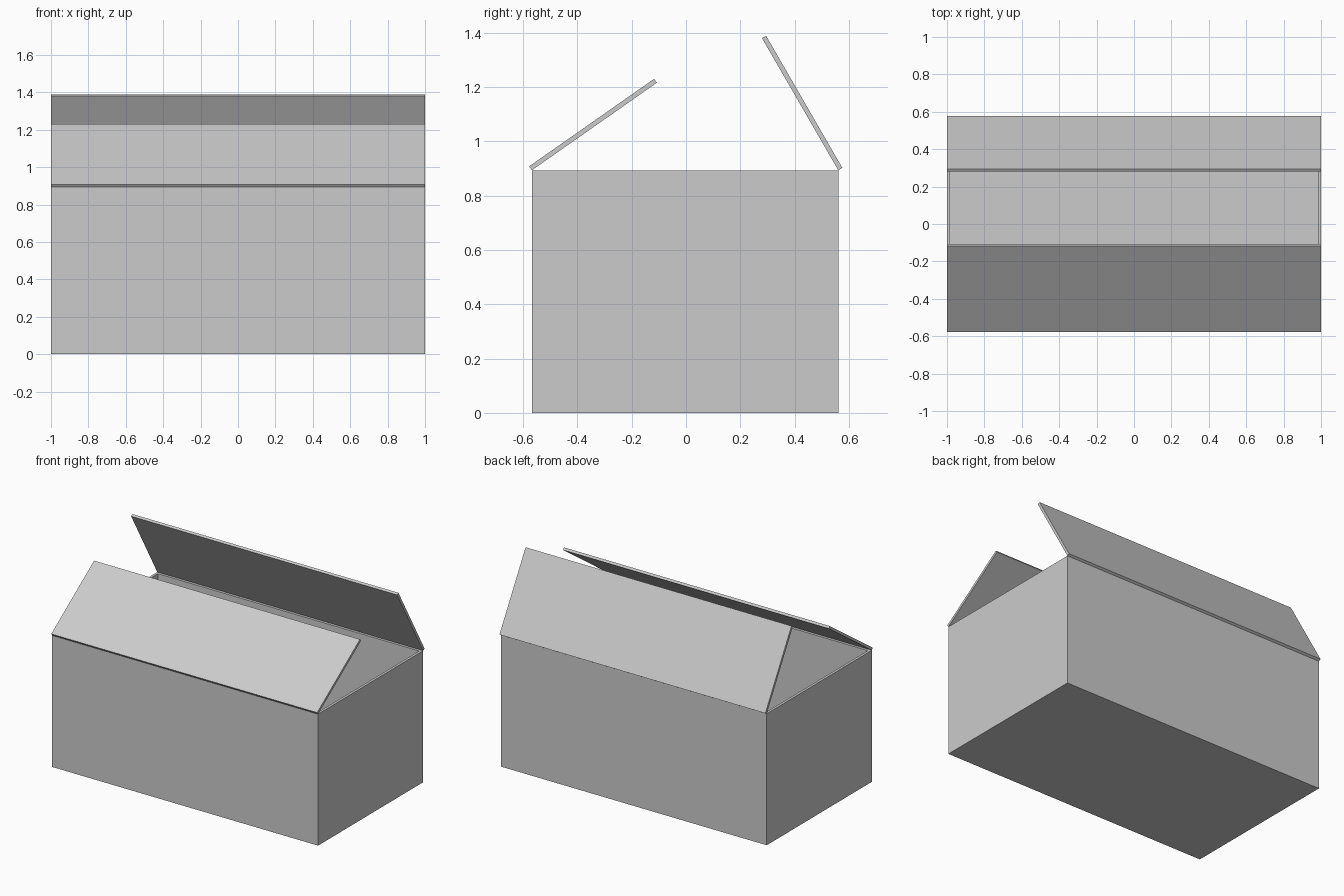
import bpy
import bmesh
from math import radians
from mathutils import Matrix, Vector

default = bpy.data.objects.get("Cube")
if default:
    bpy.data.objects.remove(default, do_unlink=True)

WALL = 0.0175
HEIGHT = 0.894
FRONT, BACK = -0.568, 0.561
FLAP = 0.562

# Single plain grey card colour
card = bpy.data.materials.new("grey_card")
card.use_nodes = True
grey = (0.6, 0.6, 0.6, 1.0)
card.diffuse_color = grey
card.node_tree.nodes["Principled BSDF"].inputs["Base Color"].default_value = grey


def block(bm, low, high):
    """Add an axis-aligned box spanning two corners."""
    low, high = Vector(low), Vector(high)
    size = high - low
    place = Matrix.Translation((low + high) / 2) @ Matrix.Diagonal((*size, 1))
    bmesh.ops.create_cube(bm, size=1, matrix=place)


def finish(bm, name):
    bmesh.ops.recalc_face_normals(bm, faces=bm.faces[:])
    mesh = bpy.data.meshes.new(name)
    bm.to_mesh(mesh)
    bm.free()
    mesh.materials.append(card)
    obj = bpy.data.objects.new(name, mesh)
    bpy.context.collection.objects.link(obj)
    return obj


# Open box: inset the top face for the rim, then sink it to the floor
bm = bmesh.new()
block(bm, (-1, FRONT, 0), (1, BACK, HEIGHT))
top = max(bm.faces, key=lambda f: f.calc_center_median().z)
bmesh.ops.inset_region(bm, faces=[top], thickness=WALL, use_even_offset=True)
sunk = bmesh.ops.extrude_discrete_faces(bm, faces=[top])["faces"][0]
bmesh.ops.translate(bm, verts=sunk.verts[:], vec=(0, 0, WALL - HEIGHT))
finish(bm, "box_body")


# Long flaps, each hinged along its lower outer edge
def flap(name, hinge_y, side, angle):
    bm = bmesh.new()
    y_end = side * FLAP
    block(bm, (-1, min(0, y_end), 0), (1, max(0, y_end), WALL))
    obj = finish(bm, name)
    obj.location = (0, hinge_y, HEIGHT)
    obj.rotation_euler.x = side * radians(angle)


flap("front_flap", FRONT, 1, 35)
flap("back_flap", BACK, -1, 60)
